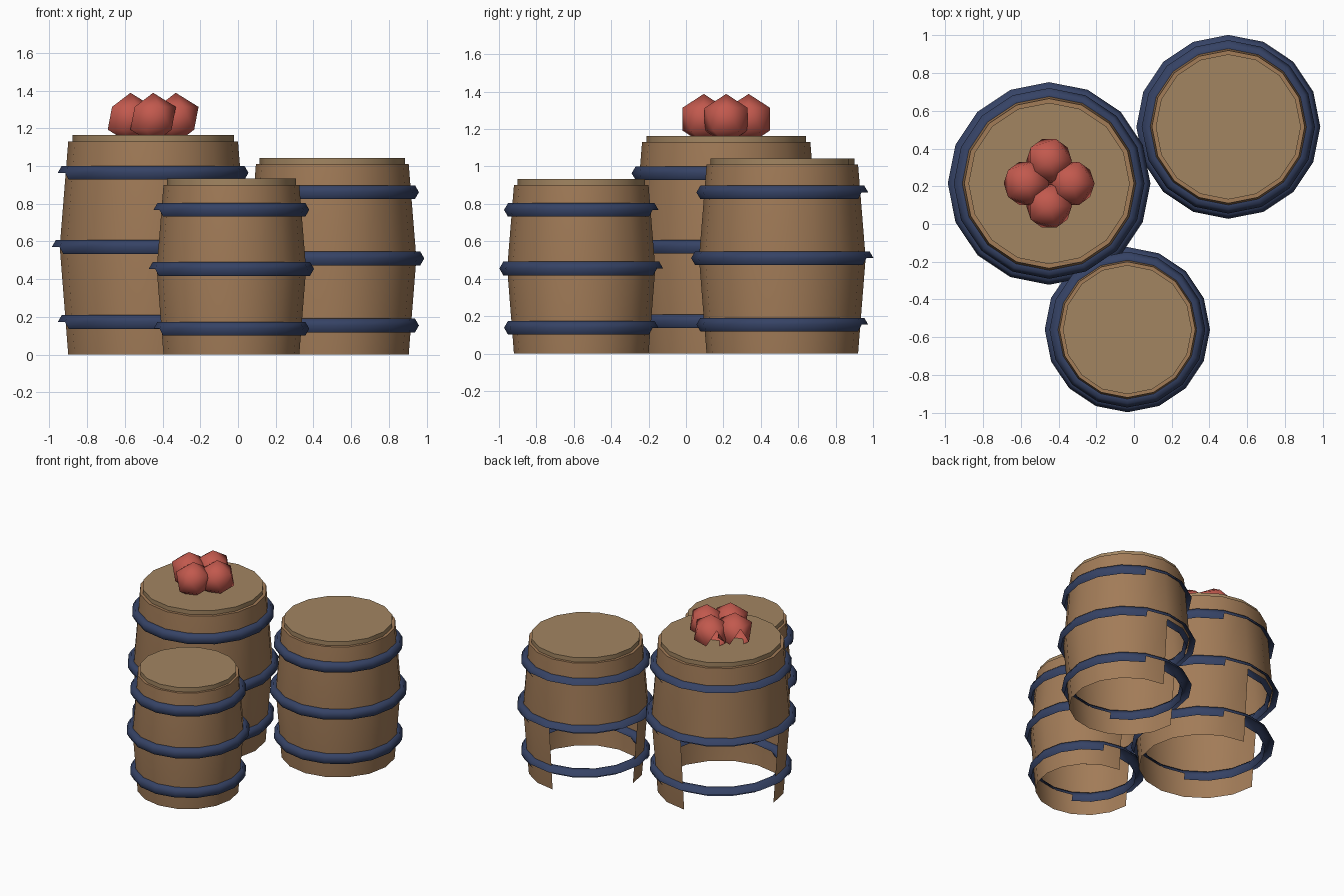
import bpy, bmesh
from math import sin, cos, pi, tau

if "Cube" in bpy.data.objects:
    bpy.data.objects.remove(bpy.data.objects["Cube"])

SIDES = 16


def material(name, rgb):
    m = bpy.data.materials.new(name)
    m.diffuse_color = (*rgb, 1)
    m.use_nodes = True
    m.node_tree.nodes["Principled BSDF"].inputs["Base Color"].default_value = m.diffuse_color
    return m


WOOD = material("wood", (0.36, 0.20, 0.097))
LID = material("lid_wood", (0.36, 0.235, 0.12))
IRON = material("blue_iron", (0.036, 0.055, 0.13))
RED = material("apple_red", (0.54, 0.10, 0.075))


def finish(name, bm, mat, loc, crease):
    """Drop the open underside and lower back-left faces, then make the object."""
    bmesh.ops.recalc_face_normals(bm, faces=bm.faces)
    bm.normal_update()
    # smooth shading, sharp only where faces meet at more than the crease angle
    for f in bm.faces:
        f.smooth = True
    for e in bm.edges:
        e.smooth = e.calc_face_angle(0) < crease
    hidden = [f for f in bm.faces
              if f.normal.x < 0.18 and f.normal.y > -0.18 and f.normal.z < -0.02]
    bmesh.ops.delete(bm, geom=hidden, context='FACES')
    me = bpy.data.meshes.new(name)
    bm.to_mesh(me)
    bm.free()
    me.materials.append(mat)
    ob = bpy.data.objects.new(name, me)
    ob.location = loc
    bpy.context.collection.objects.link(ob)
    return ob


def lathe(profile, closed=False):
    """Revolve (radius, z) points; cap the ends unless the profile is a loop."""
    bm = bmesh.new()
    rings = [[bm.verts.new((r * cos(tau * i / SIDES), r * sin(tau * i / SIDES), z))
              for i in range(SIDES)] for r, z in profile]
    n = len(rings)
    for k in range(n if closed else n - 1):
        a, b = rings[k], rings[(k + 1) % n]
        for i in range(SIDES):
            j = (i + 1) % SIDES
            bm.faces.new((a[i], a[j], b[j], b[i]))
    if not closed:
        bm.faces.new(rings[0])
        bm.faces.new(rings[-1])
    return bm


def barrel(tag, x, y, radius, height):
    loc = (x, y, 0)
    belly = radius * 1.1
    # staves
    body = [(radius, 0), (belly, height * 0.505), (radius, height)]
    finish(tag + "_barrel_body", lathe(body), WOOD, loc, 0.7)
    # lid
    lid = [(radius * 0.95, height - 0.03), (radius * 0.95, height + 0.033)]
    finish(tag + "_barrel_lid", lathe(lid), LID, loc, 0.7)
    # three hexagonal-section hoops
    for part, t, r in (("lower", 0.153, radius * 1.03),
                       ("middle", 0.505, belly),
                       ("upper", 0.853, radius * 1.03)):
        ring = [(r + 0.042 * cos(k * pi / 3), height * t + 0.042 * sin(k * pi / 3))
                for k in range(6)]
        finish(f"{tag}_barrel_{part}_hoop", lathe(ring, True), IRON, loc, pi)


barrel("large", -0.45, 0.215, 0.45, 1.13)
barrel("medium", 0.50, 0.515, 0.405, 1.01)
barrel("small", -0.035, -0.56, 0.36, 0.90)

# apples on the large barrel
for i in range(4):
    a = i * pi / 2
    bm = bmesh.new()
    bmesh.ops.create_icosphere(bm, subdivisions=1, radius=0.135)
    finish(f"apple_{i + 1}", bm, RED,
           (-0.45 + 0.12 * cos(a), 0.215 + 0.12 * sin(a), 1.253), pi)
